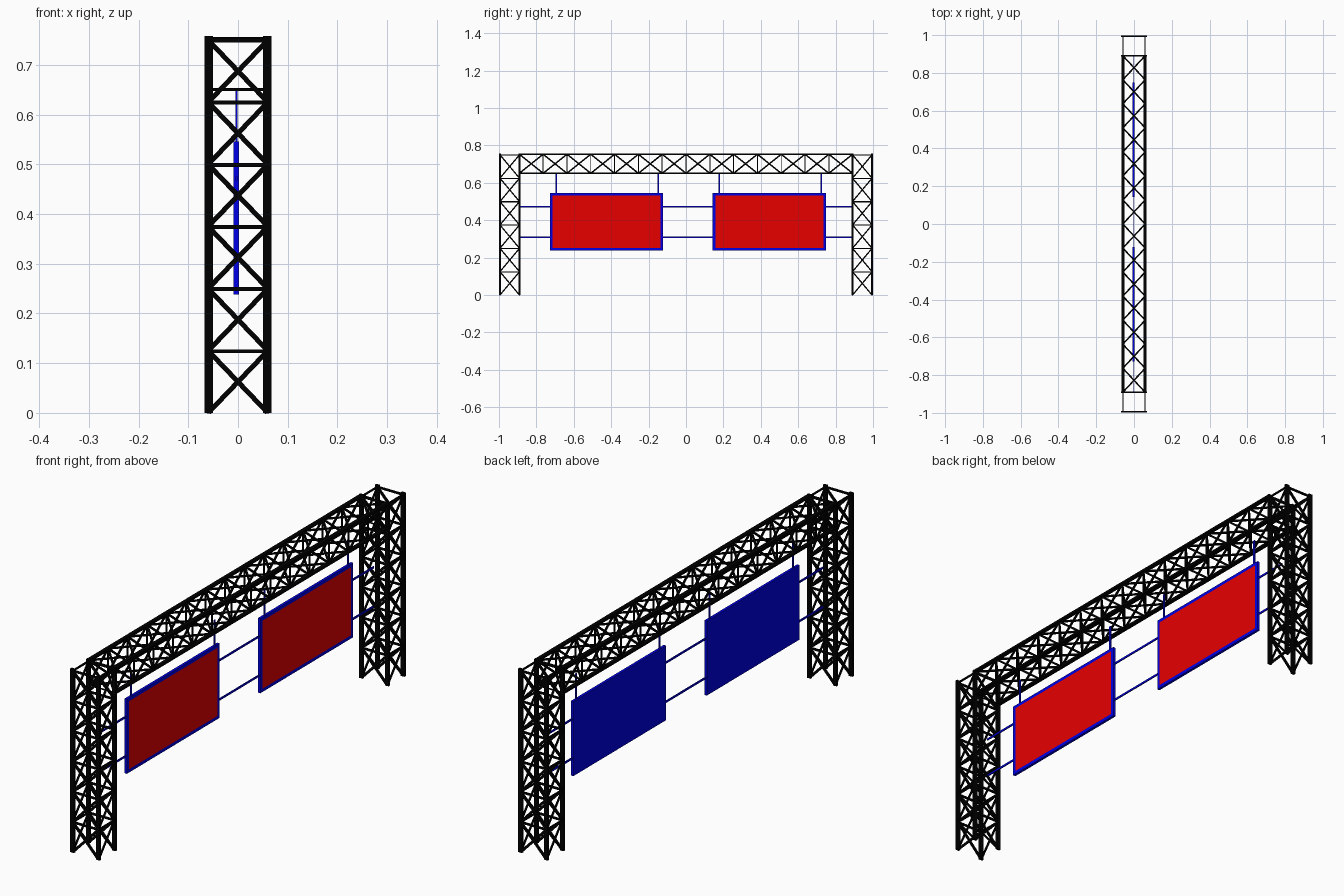
import bpy, bmesh
from mathutils import Vector, Matrix

if "Cube" in bpy.data.objects:
    bpy.data.objects.remove(bpy.data.objects["Cube"], do_unlink=True)


def material(name, rgb):
    m = bpy.data.materials.new(name)
    m.use_nodes = True
    m.diffuse_color = (*rgb, 1)
    m.node_tree.nodes["Principled BSDF"].inputs["Base Color"].default_value = (*rgb, 1)
    return m


BLACK = material("black steel", (0, 0, 0))
BLUE = material("blue paint", (0, 0, 0.8))
RED = material("red panel", (0.8, 0, 0))


def bar(bm, a, b, w, h):
    """Bar from a to b; w is its depth out of the truss face, h its width in the face."""
    a, b = Vector(a), Vector(b)
    d = (b - a).normalized()
    ref = Vector((1, 0, 0)) if abs(d.x) < 0.3 else Vector((0, 0, 1))
    if abs(d.x) >= 0.3 and abs(d.z) > 0.3:
        ref = Vector((0, 1, 0))
    u = (ref - d * ref.dot(d)).normalized()
    v = d.cross(u)
    rot = Matrix((u, v, d)).transposed().to_4x4()
    size = Matrix.Diagonal((w, h, (b - a).length, 1))
    bmesh.ops.create_cube(bm, size=1, matrix=Matrix.Translation((a + b) / 2) @ rot @ size)


def finish(name, bm, mat):
    mesh = bpy.data.meshes.new(name)
    bm.to_mesh(mesh)
    bm.free()
    mesh.materials.append(mat)
    obj = bpy.data.objects.new(name, mesh)
    bpy.context.collection.objects.link(obj)
    return obj


def cross(bm, p, q, r, s, h):
    """Diagonal pair over the cell with corners p, q, r, s in order."""
    bar(bm, p, r, 0.006, h)
    bar(bm, q, s, 0.006, h)


HX = 0.059          # half spacing of the chords across x
Y_IN, Y_OUT = 0.891, 0.994
STEP = 0.125
TOP = 0.758


def tower(name, side):
    bm = bmesh.new()
    corners = [(-HX, side * Y_OUT), (HX, side * Y_OUT), (HX, side * Y_IN), (-HX, side * Y_IN)]
    for x, y in corners:
        bar(bm, (x, y, 0), (x, y, TOP), 0.017, 0.010)
    for k in range(4):
        a, b = corners[k], corners[(k + 1) % 4]
        along_x = a[1] == b[1]
        for i in range(6):
            lo, hi = i * STEP + 0.001, (i + 1) * STEP - 0.001
            cross(bm, (*a, lo), (*b, lo), (*b, hi), (*a, hi), 0.010 if along_x else 0.007)
            bar(bm, (*a, hi), (*b, hi), 0.008 if along_x else 0.006, 0.006)
    finish(name, bm, BLACK)


tower("front_tower", -1)
tower("back_tower", 1)

# Overhead truss
bm = bmesh.new()
LOW, HIGH, CELLS = 0.651, 0.753, 14
ring = [(-HX, LOW), (HX, LOW), (HX, HIGH), (-HX, HIGH)]
for x, z in ring:
    bar(bm, (x, -Y_IN, z), (x, Y_IN, z), 0.016, 0.009)
ys = [-Y_IN + 2 * Y_IN * i / CELLS for i in range(CELLS + 1)]
for k in range(4):
    (x1, z1), (x2, z2) = ring[k], ring[(k + 1) % 4]
    upright = x1 == x2
    for y1, y2 in zip(ys, ys[1:]):
        cross(bm, (x1, y1, z1), (x2, y1, z2), (x2, y2, z2), (x1, y2, z1), 0.008)
    for y in ys if upright else (ys[0], ys[-1]):
        bar(bm, (x1, y, z1), (x2, y, z2), 0.005 if upright or z1 == HIGH else 0.004, 0.005)
finish("overhead_truss", bm, BLACK)

# Sign boards with a red face on the +x side, and their hangers
PX, BOTTOM, ROOF = -0.0035, 0.238, 0.546
BOARDS = {"front": (-0.728, -0.123), "back": (0.143, 0.748)}
for name, (y1, y2) in BOARDS.items():
    bm = bmesh.new()
    bar(bm, (PX, (y1 + y2) / 2, BOTTOM), (PX, (y1 + y2) / 2, ROOF), 0.011, y2 - y1)
    face = max(bm.faces, key=lambda f: f.calc_center_median().x)
    bmesh.ops.inset_region(bm, faces=[face], thickness=0.019)
    face.material_index = 1
    board = finish(name + "_sign_board", bm, BLUE)
    board.data.materials.append(RED)

    bm = bmesh.new()
    for y in (y1 + 0.034, y2 - 0.025):
        bar(bm, (PX, y, ROOF - 0.005), (PX, y, LOW), 0.004, 0.008)
    finish(name + "_sign_hangers", bm, BLUE)

# Horizontal stay rods between the towers and the boards
bm = bmesh.new()
gaps = [(-Y_IN, -0.72), (-0.13, 0.15), (0.74, Y_IN)]
for z in (0.31, 0.472):
    for y1, y2 in gaps:
        bar(bm, (PX, y1, z), (PX, y2, z), 0.004, 0.008)
finish("stay_rods", bm, BLUE)
